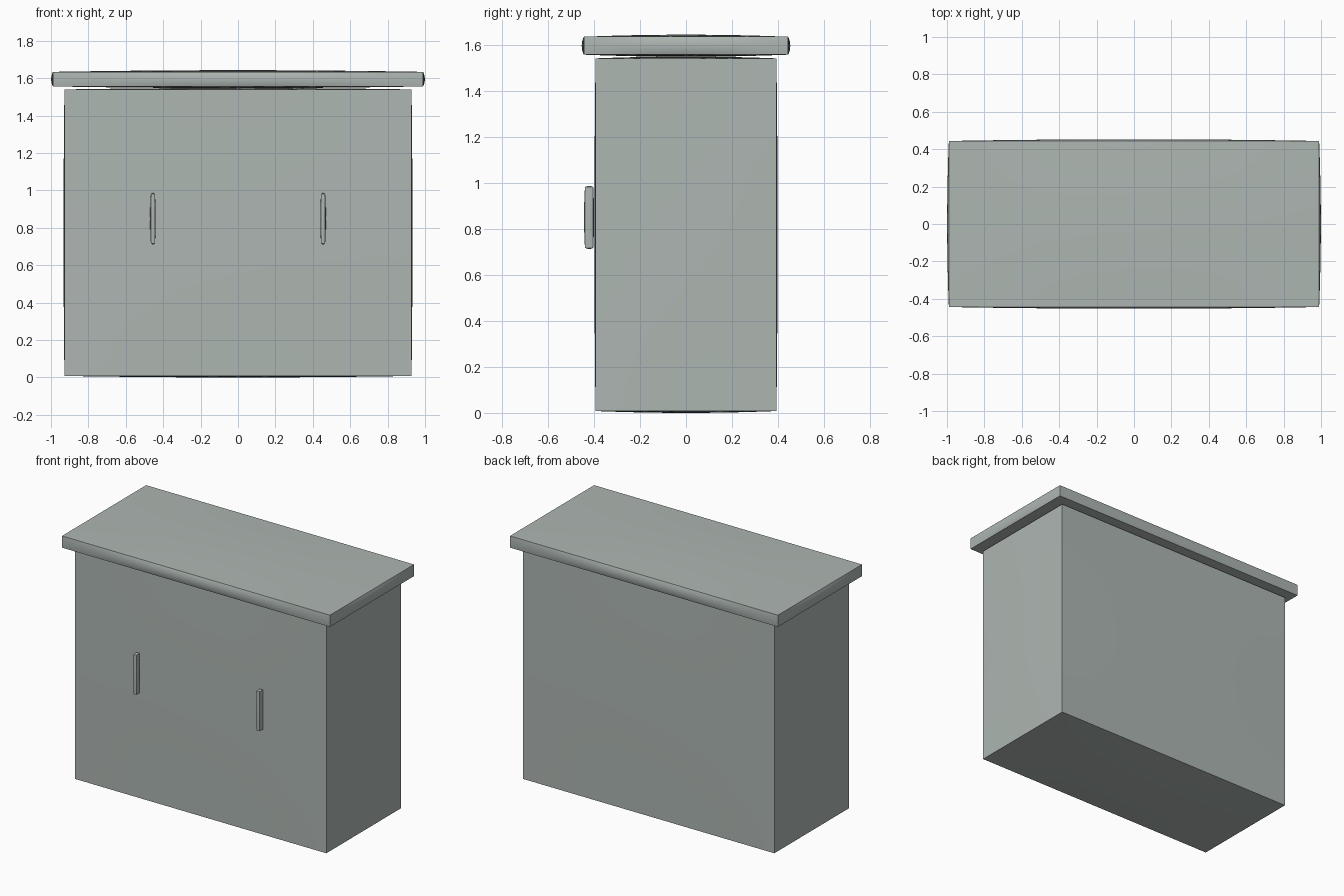
import bpy, bmesh, math
from mathutils import Vector

if "Cube" in bpy.data.objects:
    bpy.data.objects.remove(bpy.data.objects["Cube"])

mat = bpy.data.materials.new("grey green paint")
mat.diffuse_color = (0.42, 0.47, 0.445, 1)
mat.use_nodes = True
mat.node_tree.nodes["Principled BSDF"].inputs["Base Color"].default_value = mat.diffuse_color


def pillow_box(name, lo, hi, bulge, cuts=7):
    """Box with sharp straight edges whose six faces swell gently outwards."""
    lo, hi = Vector(lo), Vector(hi)
    mid, half = (lo + hi) / 2, (hi - lo) / 2
    bm = bmesh.new()
    bmesh.ops.create_cube(bm, size=2)
    bmesh.ops.subdivide_edges(bm, edges=bm.edges[:], cuts=cuts, use_grid_fill=True)
    for v in bm.verts:
        u = v.co.copy()
        p = Vector([mid[i] + half[i] * u[i] for i in range(3)])
        for i in range(3):
            if abs(u[i]) > 0.999:
                a, b = u[(i + 1) % 3], u[(i + 2) % 3]
                p[i] += math.copysign(bulge[i], u[i]) * (1 - a * a) * (1 - b * b)
        v.co = p
    # smooth faces, sharp box edges
    for f in bm.faces:
        f.smooth = True
    for e in bm.edges:
        e.smooth = e.calc_face_angle(0) < math.radians(40)
    me = bpy.data.meshes.new(name)
    bm.to_mesh(me)
    bm.free()
    me.materials.append(mat)
    ob = bpy.data.objects.new(name, me)
    bpy.context.collection.objects.link(ob)
    return ob


# Cabinet body
pillow_box("cabinet_body", (-0.928, -0.393, 0.008), (0.928, 0.393, 1.54), (0.005, 0.005, 0.008))

# Overhanging worktop
pillow_box("worktop", (-0.99, -0.444, 1.556), (0.99, 0.444, 1.634), (0.009, 0.009, 0.009))

# Pair of upright door handles
for side, x in (("left", -0.455), ("right", 0.455)):
    pillow_box(side + "_handle", (x - 0.011, -0.439, 0.717), (x + 0.011, -0.403, 0.981),
               (0.004, 0.004, 0.005))
